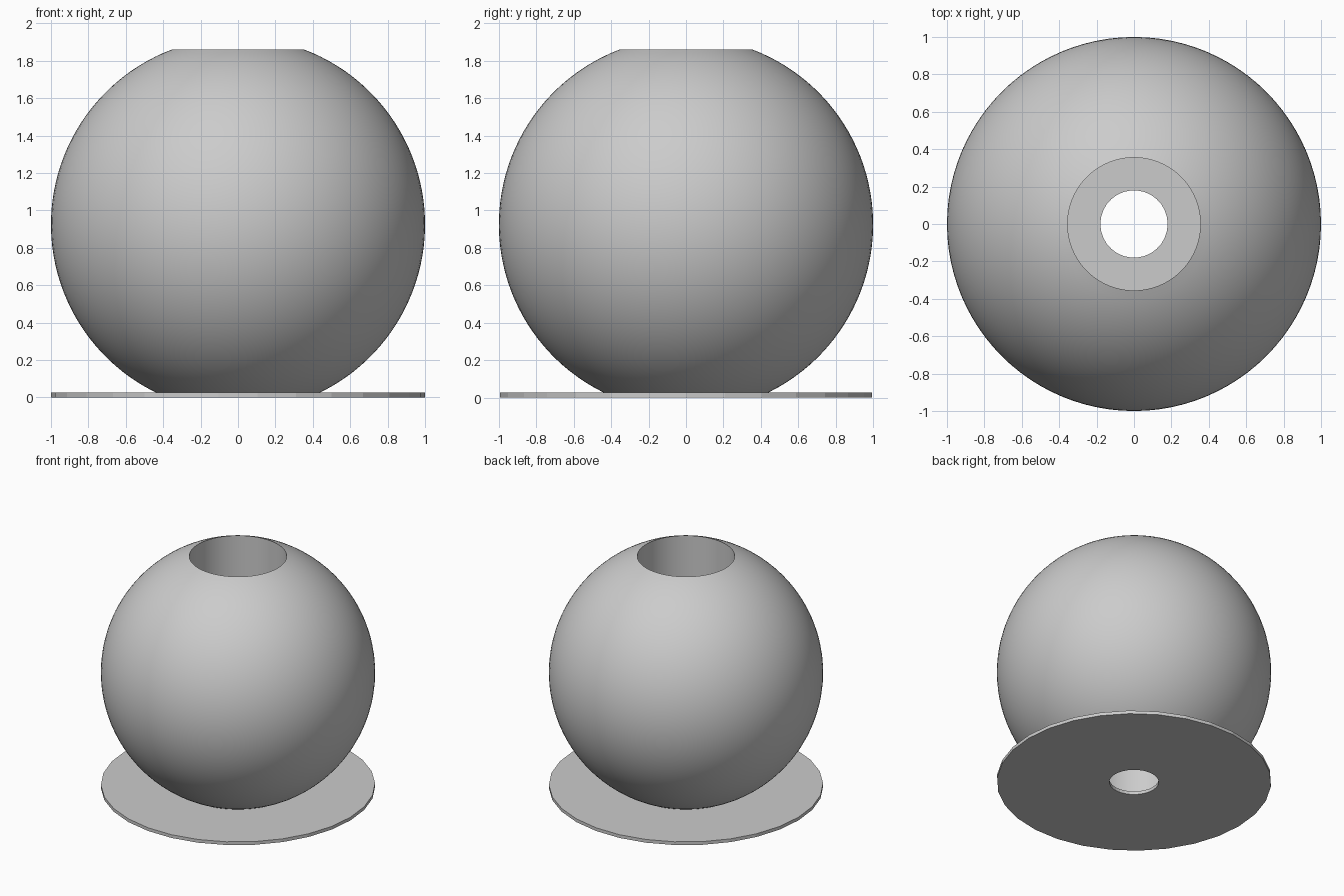
import bpy
import bmesh
from math import asin, cos, sin, sqrt, pi, radians

cube = bpy.data.objects.get("Cube")
if cube:
    bpy.data.objects.remove(cube, do_unlink=True)

RADIUS = 1.0          # globe and base radius
CENTRE = 0.925        # height of the globe's centre
BORE = 0.355          # radius of the vertical bore
HOLE = 0.18           # radius of the hole in the base
THICK = 0.026         # base plate thickness

grey = bpy.data.materials.new("plain_grey")
grey.use_nodes = True
colour = (0.6, 0.6, 0.6, 1)
grey.diffuse_color = colour
grey.node_tree.nodes["Principled BSDF"].inputs["Base Color"].default_value = colour


def lathe(name, profile, sides):
    """Revolve a closed (radius, height) profile around the z axis."""
    bm = bmesh.new()
    rings = []
    for i in range(sides):
        a = 2 * pi * i / sides
        rings.append([bm.verts.new((r * cos(a), r * sin(a), z)) for r, z in profile])
    n = len(profile)
    for i in range(sides):
        here, there = rings[i], rings[(i + 1) % sides]
        for j in range(n):
            k = (j + 1) % n
            bm.faces.new((here[j], there[j], there[k], here[k]))
    bmesh.ops.recalc_face_normals(bm, faces=bm.faces)
    mesh = bpy.data.meshes.new(name)
    bm.to_mesh(mesh)
    bm.free()
    mesh.materials.append(grey)
    obj = bpy.data.objects.new(name, mesh)
    bpy.context.collection.objects.link(obj)
    return obj


# Globe: a sphere bored through vertically, its foot sunk into the base
foot = THICK / 2
low = asin((foot - CENTRE) / RADIUS)
high = asin(sqrt(RADIUS ** 2 - BORE ** 2) / RADIUS)
steps = 48
arc = [low + (high - low) * i / steps for i in range(steps + 1)]
outline = [(RADIUS * cos(t), CENTRE + RADIUS * sin(t)) for t in arc]
globe = lathe("globe", outline + [(BORE, foot)], 96)

bpy.ops.object.select_all(action='DESELECT')
globe.select_set(True)
bpy.context.view_layer.objects.active = globe
bpy.ops.object.shade_smooth_by_angle(angle=radians(20))

# Base: thin faceted disc with a central hole
lathe("base_plate", [(HOLE, 0), (RADIUS, 0), (RADIUS, THICK), (HOLE, THICK)], 30)
